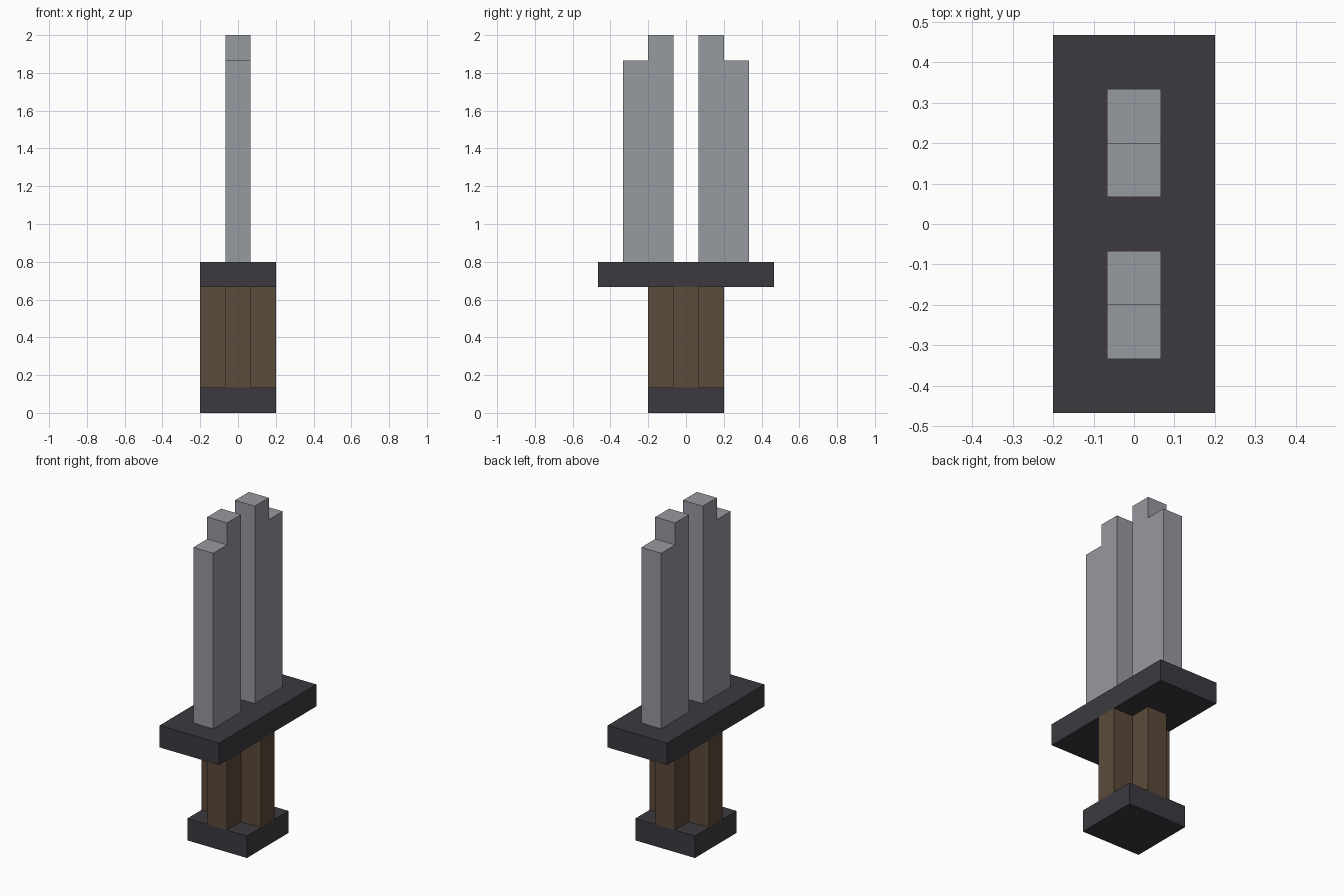
import bpy
import bmesh
from mathutils import Vector

cube = bpy.data.objects.get("Cube")
if cube:
    bpy.data.objects.remove(cube, do_unlink=True)

U = 2 / 15  # the model is built on a grid of this size


def material(name, rgb):
    mat = bpy.data.materials.new(name)
    mat.use_nodes = True
    mat.diffuse_color = (*rgb, 1)
    mat.node_tree.nodes["Principled BSDF"].inputs["Base Color"].default_value = (*rgb, 1)
    return mat


def prism(name, outline, direction, mat):
    """Extrude a closed outline (grid units) along a direction."""
    bm = bmesh.new()
    face = bm.faces.new([bm.verts.new(Vector(p) * U) for p in outline])
    result = bmesh.ops.extrude_face_region(bm, geom=[face], use_keep_orig=True)
    moved = [g for g in result["geom"] if isinstance(g, bmesh.types.BMVert)]
    bmesh.ops.translate(bm, verts=moved, vec=Vector(direction) * U)
    bmesh.ops.recalc_face_normals(bm, faces=bm.faces)
    mesh = bpy.data.meshes.new(name)
    bm.to_mesh(mesh)
    bm.free()
    mesh.materials.append(mat)
    obj = bpy.data.objects.new(name, mesh)
    bpy.context.collection.objects.link(obj)
    return obj


def slab(name, half_x, half_y, bottom, mat):
    corners = [(sx * half_x, sy * half_y, bottom)
               for sx, sy in ((-1, -1), (1, -1), (1, 1), (-1, 1))]
    return prism(name, corners, (0, 0, 1), mat)


steel = material("steel grey", (0.305, 0.319, 0.352))
iron = material("dark iron", (0.045, 0.042, 0.051))
wood = material("brown wood", (0.107, 0.069, 0.042))

# Pommel and crossguard
slab("pommel", 1.5, 1.5, 0, iron)
slab("crossguard", 1.5, 3.5, 5, iron)

# Grip with a plus-shaped cross-section
quarter = [(1.5, -0.5), (1.5, 0.5), (0.5, 0.5)]
plus = []
for turn in range(4):
    plus += [(x, y, 1) for x, y in quarter]
    quarter = [(-y, x) for x, y in quarter]
prism("grip", plus, (0, 0, 4), wood)

# Twin blades, each stepped down on its outer side
step = [(0.5, 6), (2.5, 6), (2.5, 14), (1.5, 14), (1.5, 15), (0.5, 15)]
for name, side in (("front_blade", -1), ("back_blade", 1)):
    prism(name, [(-0.5, side * y, z) for y, z in step], (1, 0, 0), steel)
